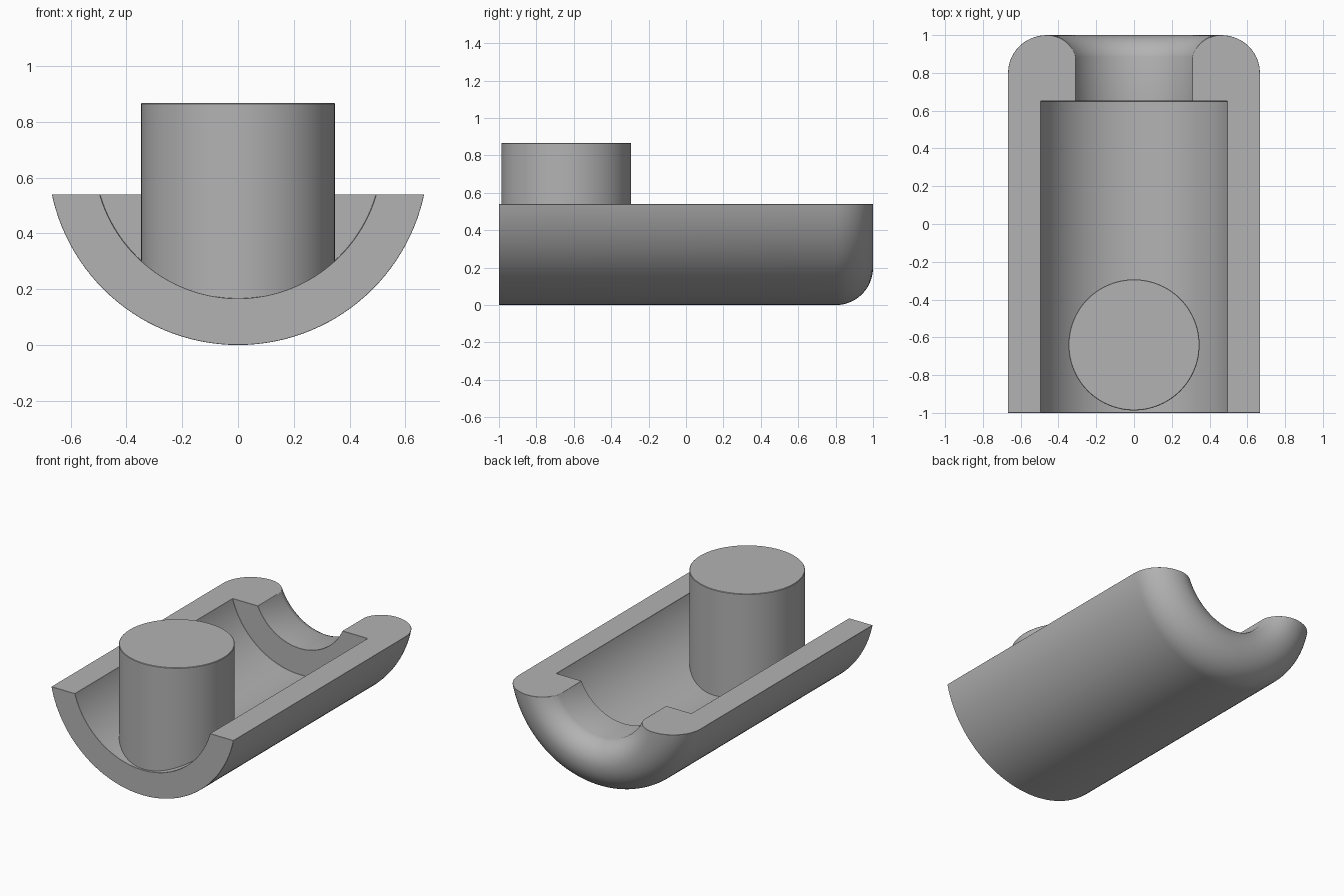
import bpy, bmesh
from math import pi, sin, cos, asin, radians
from mathutils import Vector, Matrix

old = bpy.data.objects.get("Cube")
if old:
    bpy.data.objects.remove(old, do_unlink=True)

gray = bpy.data.materials.new("plain gray")
gray.use_nodes = True
color = (0.45, 0.45, 0.45, 1)
gray.diffuse_color = color
gray.node_tree.nodes["Principled BSDF"].inputs["Base Color"].default_value = color

AXIS_Z = 0.682      # height of the trough's axis
CUT_Z = 0.54        # flat rim height
R_OUT, R_IN, R_NECK = 0.682, 0.515, 0.341


def finish(bm, name):
    """Turn a bmesh into a shaded object with slightly eased edges."""
    bmesh.ops.recalc_face_normals(bm, faces=bm.faces)
    mesh = bpy.data.meshes.new(name)
    bm.to_mesh(mesh)
    bm.free()
    mesh.materials.append(gray)
    obj = bpy.data.objects.new(name, mesh)
    bpy.context.collection.objects.link(obj)
    bevel = obj.modifiers.new("eased edges", 'BEVEL')
    bevel.width = 0.003
    bevel.segments = 1
    bevel.limit_method = 'ANGLE'
    bevel.angle_limit = radians(50)
    bpy.ops.object.select_all(action='DESELECT')
    obj.select_set(True)
    bpy.context.view_layer.objects.active = obj
    bpy.ops.object.shade_smooth_by_angle(angle=radians(17))
    return obj


def arc(radius, center, start, end, steps):
    return [(center[0] + radius * cos(start + (end - start) * i / steps),
             center[1] + radius * sin(start + (end - start) * i / steps))
            for i in range(steps + 1)]


# Trough wall profile as (radius, y): rounded lip at the back, narrow neck inside
lip, inner_lip = 0.2, 0.144
peak = R_OUT - lip
profile = [(R_IN, -1), (R_OUT, -1)]
profile += arc(lip, (peak, 1 - lip), 0, pi / 2, 14)
profile += arc(inner_lip, (peak, 1 - inner_lip), pi / 2,
               pi / 2 + asin((peak - R_NECK) / inner_lip), 10)[1:]
profile += [(R_NECK, 0.65), (R_IN, 0.65)]

# Trough: revolve about the y axis, then slice off everything above the rim
bm = bmesh.new()
verts = [bm.verts.new((r, y, AXIS_Z)) for r, y in profile]
edges = [bm.edges.new((a, b)) for a, b in zip(verts, verts[1:] + verts[:1])]
bmesh.ops.spin(bm, geom=verts + edges, cent=(0, 0, AXIS_Z), axis=(0, 1, 0),
               angle=2 * pi, steps=128, use_merge=False)
bmesh.ops.remove_doubles(bm, verts=bm.verts, dist=0.0001)
cut = bmesh.ops.bisect_plane(bm, geom=bm.verts[:] + bm.edges[:] + bm.faces[:],
                             plane_co=(0, 0, CUT_Z), plane_no=(0, 0, 1),
                             clear_outer=True)
rim = [e for e in cut["geom_cut"] if isinstance(e, bmesh.types.BMEdge)]
bmesh.ops.holes_fill(bm, edges=rim, sides=0)
finish(bm, "trough")

# Upright pin standing on the trough floor near the front
bottom, top = 0.16, 0.867
bm = bmesh.new()
bmesh.ops.create_cone(bm, cap_ends=True, segments=96, radius1=0.347, radius2=0.347,
                      depth=top - bottom,
                      matrix=Matrix.Translation(Vector((0, -0.64, (top + bottom) / 2))))
finish(bm, "pin")
